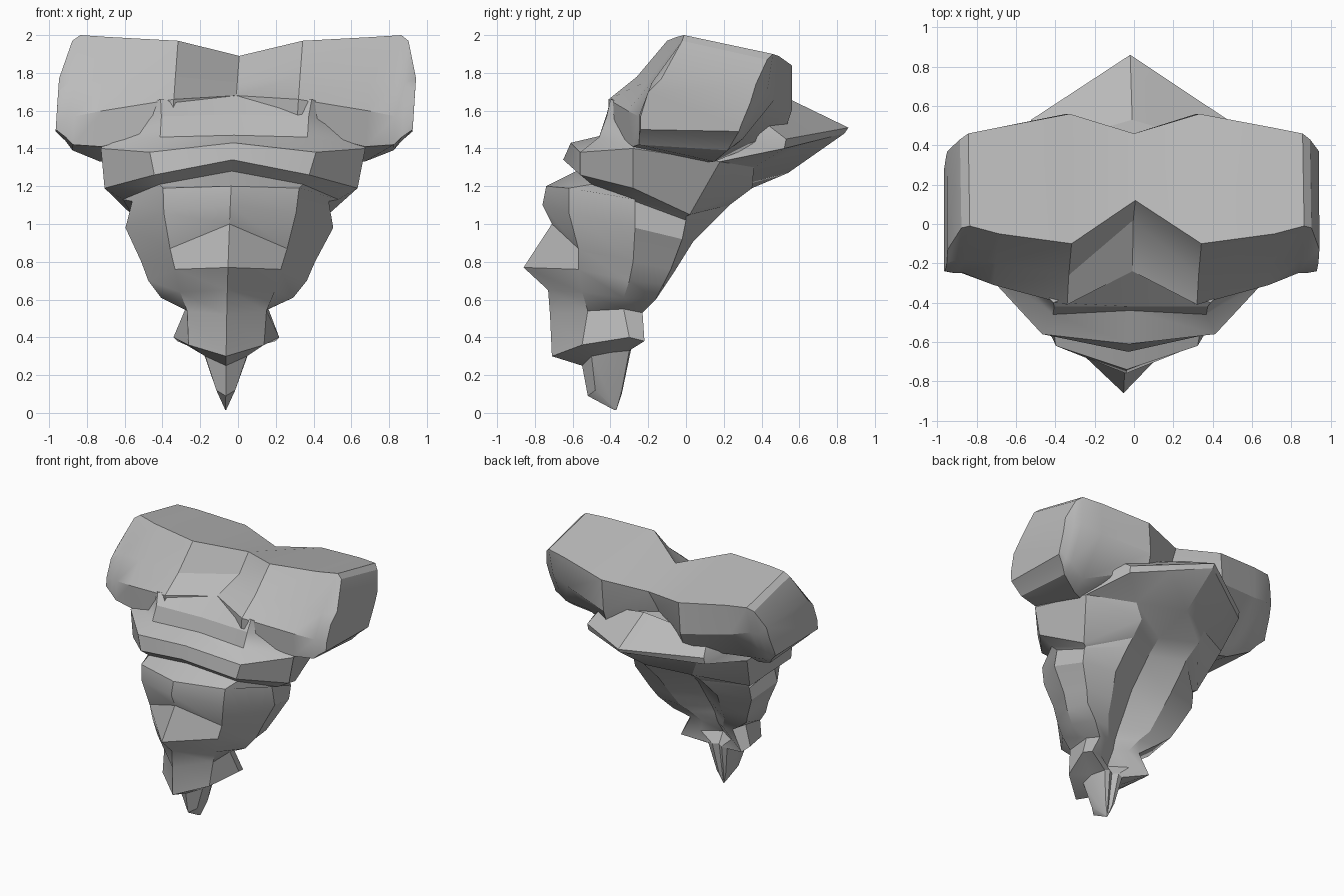
import bpy, bmesh
from mathutils import Vector

cube = bpy.data.objects.get("Cube")
if cube:
    bpy.data.objects.remove(cube, do_unlink=True)

stone = bpy.data.materials.new("grey stone")
stone.use_nodes = True
grey = (0.5, 0.5, 0.5, 1)
stone.diffuse_color = grey
stone.node_tree.nodes["Principled BSDF"].inputs["Base Color"].default_value = grey


def lean(x, y, z):
    """Shift a point sideways so the rock leans slightly off its centre line."""
    return Vector((x - 0.065 + 0.02 * z * z, y, z))


def loft(name, rings):
    """Skin a stack of equal closed rings and cap both ends."""
    bm = bmesh.new()
    loops = [[bm.verts.new(lean(*point)) for point in ring] for ring in rings]
    for low, high in zip(loops, loops[1:]):
        count = len(low)
        for i in range(count):
            j = (i + 1) % count
            bm.faces.new((low[i], low[j], high[j], high[i]))
    bm.faces.new(loops[0])
    bm.faces.new(loops[-1])
    bmesh.ops.recalc_face_normals(bm, faces=bm.faces)
    mesh = bpy.data.meshes.new(name)
    bm.to_mesh(mesh)
    bm.free()
    mesh.materials.append(stone)
    rock = bpy.data.objects.new(name, mesh)
    bpy.context.scene.collection.objects.link(rock)
    bpy.ops.object.select_all(action="DESELECT")
    rock.select_set(True)
    bpy.context.view_layer.objects.active = rock
    bpy.ops.object.shade_smooth_by_angle(angle=0.5)
    return rock


def mirrored_ring(prow, half, back):
    """Close a ring from its front point, left half and back point."""
    right = [(-x, y, z) for x, y, z in reversed(half)]
    return [(0, *prow), *half, (0, *back), *right]


# Tiered body: paths running from the top ring down to the tip
prow = [(-.24, 1.68), (-.42, 1.58), (-.44, 1.47), (-.61, 1.43), (-.65, 1.34),
        (-.58, 1.28), (-.74, 1.2), (-.76, 1.1), (-.71, 1), (-.86, .77),
        (-.73, .65), (-.72, .52), (-.71, .3), (-.55, .25), (-.52, .09)]
brow = [(.4, -.4, 1.66), (.39, -.42, 1.57), (.39, -.46, 1.46), (.44, -.56, 1.38),
        (.41, -.56, 1.26), (.38, -.5, 1.21), (.36, -.62, 1.19), (.35, -.62, 1.06),
        (.31, -.57, .87), (.28, -.57, .76), (.25, -.55, .64), (.21, -.52, .54),
        (.2, -.55, .36), (.11, -.5, .3), (.05, -.48, .12)]
flank = [(.6, -.2, 1.6), (.65, -.2, 1.5), (.68, -.25, 1.44), (.7, -.28, 1.4),
         (.67, -.28, 1.19), (.57, -.27, 1.13), (.52, -.27, 1.12), (.55, -.27, .98),
         (.46, -.28, .8), (.42, -.3, .7), (.35, -.33, .61), (.22, -.33, .55),
         (.28, -.3, .4), (.12, -.4, .32), (.05, -.42, .12)]
rear = [(.45, .4, 1.55), (.5, .53, 1.45), (.5, .52, 1.4), (.62, .18, 1.33),
        (.52, .02, 1.05), (.49, 0, 1.04), (.5, 0, 1.02), (.5, -.02, .92),
        (.42, -.08, .76), (.38, -.12, .68), (.28, -.16, .6), (.18, -.23, .53),
        (.26, -.22, .38), (.08, -.3, .33), (.04, -.34, .12)]
spine = [(.53, 1.67), (.86, 1.51), (.84, 1.48), (.54, 1.27), (.35, 1.19),
         (.23, 1.1), (.18, 1.05), (.04, .91), (-.06, .75), (-.12, .66),
         (-.18, .6), (-.24, .52), (-.28, .42), (-.29, .34), (-.34, .1)]

rings = []
for front, corner, side, behind, back in zip(prow, brow, flank, rear, spine):
    y, z = back
    if y > 0.5:
        # Pointed ledge at the back
        ridge = (behind[0] / 2, (behind[1] + y) / 2, (behind[2] + z) / 2)
    else:
        # Groove running down the back, between two ridges
        ridge = (behind[0] / 2, y, z)
        y -= min(0.12, behind[0] / 3)
    rings.append(mirrored_ring(front, [corner, side, behind, ridge], (y, z)))
tip = (0, -.37, .01)
rings.append([Vector(tip) + (Vector(p) - Vector(tip)) * 0.06 for p in rings[-1]])
loft("tiered_body", rings)

# Broad shoulders: cross-sections (y, z) from the centre notch out to one end
sections = {
    0: [(-.24, 1.68), (.02, 1.75), (.12, 1.89), (.46, 1.8), (.37, 1.65), (.3, 1.5), (0, 1.4), (-.2, 1.5)],
    .33: [(-.41, 1.66), (-.26, 1.78), (-.1, 1.97), (.56, 1.84), (.56, 1.6), (.52, 1.48), (0, 1.32), (-.41, 1.5)],
    .7: [(-.31, 1.6), (-.2, 1.76), (-.05, 1.99), (.49, 1.89), (.47, 1.66), (.24, 1.4), (.15, 1.33), (-.28, 1.41)],
    .85: [(-.25, 1.57), (-.18, 1.75), (-.01, 2), (.46, 1.9), (.43, 1.7), (.3, 1.45), (.22, 1.39), (-.25, 1.42)],
    .89: [(-.25, 1.57), (-.18, 1.75), (-.02, 1.97), (.43, 1.87), (.39, 1.68), (.29, 1.47), (.25, 1.44), (-.25, 1.46)],
    .945: [(-.24, 1.57), (-.2, 1.7), (-.13, 1.77), (.37, 1.74), (.34, 1.64), (.29, 1.52), (.28, 1.49), (-.24, 1.5)],
}
ends = sorted([-x for x in sections if x] + list(sections))
loft("shoulders", [[(x, y, z) for y, z in sections[abs(x)]] for x in ends])
